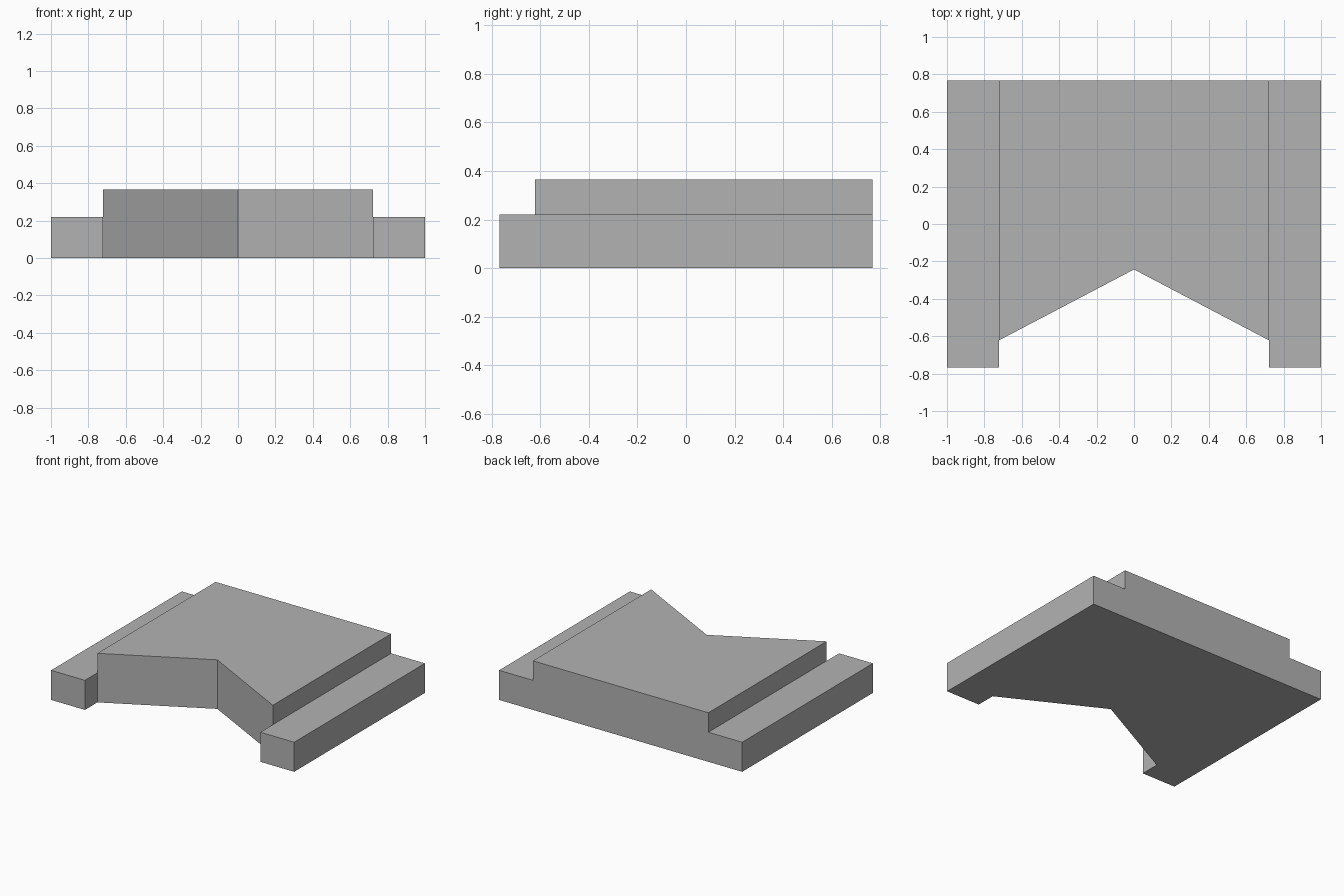
import bpy
import bmesh

cube = bpy.data.objects.get("Cube")
if cube:
    bpy.data.objects.remove(cube, do_unlink=True)

HALF_WIDTH, HALF_DEPTH = 1.0, 0.768
BODY_X = 0.722                 # where the raised body meets the side rails
CORNER_Y, APEX_Y = -0.622, -0.243
RAIL_Z, BODY_Z = 0.22, 0.365

grey = bpy.data.materials.new("plain grey")
grey.use_nodes = True
colour = (0.45, 0.45, 0.45, 1)
grey.diffuse_color = colour
grey.node_tree.nodes["Principled BSDF"].inputs["Base Color"].default_value = colour

bm = bmesh.new()


def extrude_up(faces, height):
    """Raise a flat region and return its new top faces."""
    result = bmesh.ops.extrude_face_region(bm, geom=faces)["geom"]
    verts = [g for g in result if isinstance(g, bmesh.types.BMVert)]
    bmesh.ops.translate(bm, verts=verts, vec=(0, 0, height))
    return [g for g in result if isinstance(g, bmesh.types.BMFace)]


# Floor plan: notched body between two rails
body = [(-BODY_X, CORNER_Y), (0, APEX_Y), (BODY_X, CORNER_Y),
        (BODY_X, HALF_DEPTH), (-BODY_X, HALF_DEPTH)]
rail = [(BODY_X, -HALF_DEPTH), (HALF_WIDTH, -HALF_DEPTH),
        (HALF_WIDTH, HALF_DEPTH), (BODY_X, HALF_DEPTH), (BODY_X, CORNER_Y)]
mirrored_rail = [(-x, y) for x, y in reversed(rail)]
corners = {}
plan = []
for outline in (body, rail, mirrored_rail):
    verts = []
    for p in outline:
        if p not in corners:
            corners[p] = bm.verts.new((*p, 0))
        verts.append(corners[p])
    plan.append(bm.faces.new(verts))

# Rails and body rise together, then the body alone; the plan stays as the base
base = bmesh.ops.duplicate(bm, geom=plan)["geom"]
tops = extrude_up(plan, RAIL_Z)
bmesh.ops.delete(bm, geom=[f for f in plan if f.is_valid], context='FACES')
centre = [f for f in tops if abs(f.calc_center_median().x) < 0.1]
extrude_up(centre, BODY_Z - RAIL_Z)
bmesh.ops.delete(bm, geom=[f for f in centre if f.is_valid], context='FACES')

# Close the solid and merge flat neighbours
bmesh.ops.remove_doubles(bm, verts=bm.verts[:], dist=0.0001)
bmesh.ops.recalc_face_normals(bm, faces=bm.faces[:])
bmesh.ops.dissolve_limit(bm, angle_limit=0.01, verts=bm.verts[:], edges=bm.edges[:])

mesh = bpy.data.meshes.new("notched_block")
bm.to_mesh(mesh)
bm.free()
mesh.materials.append(grey)
block = bpy.data.objects.new("notched_block", mesh)
bpy.context.collection.objects.link(block)
